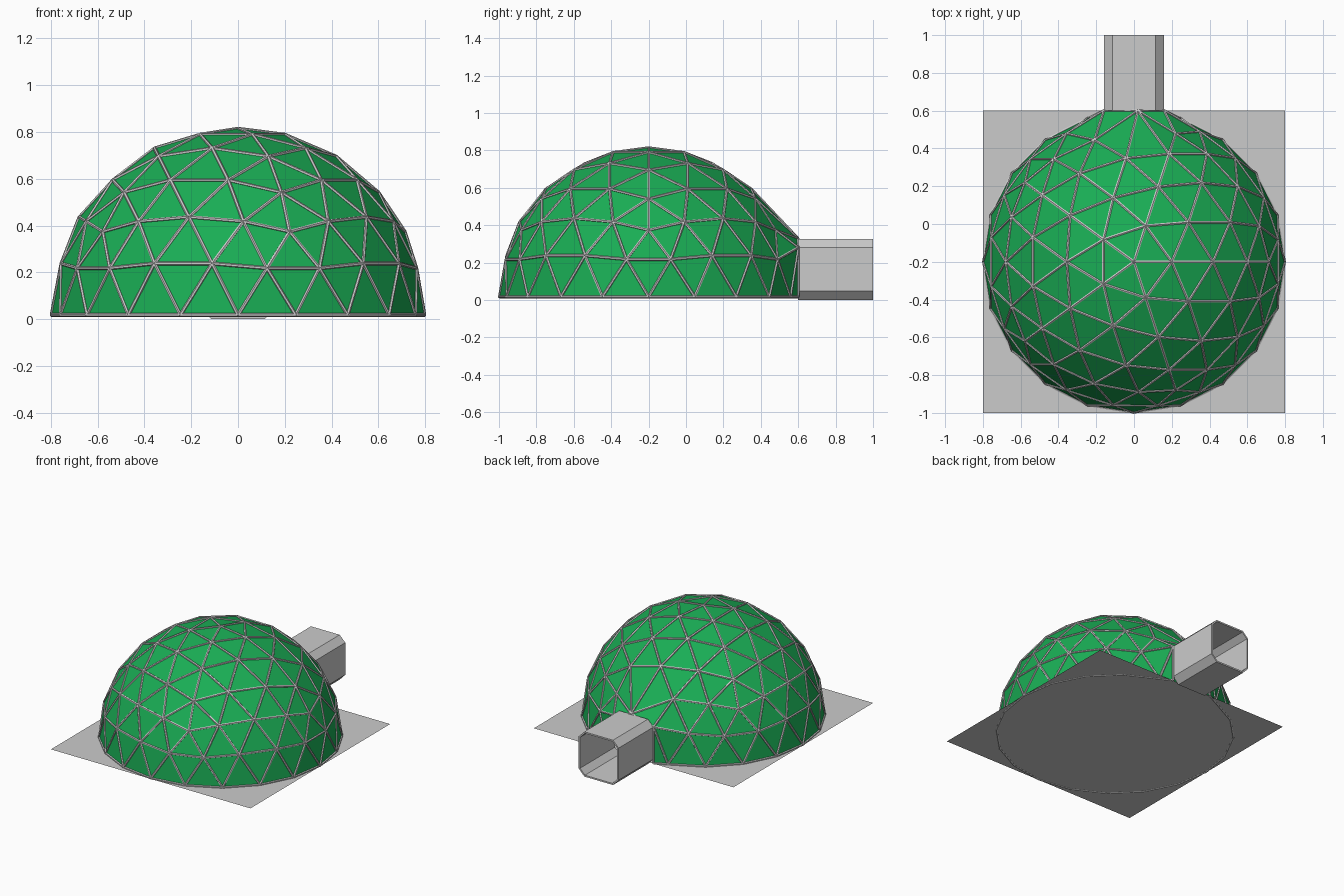
import bpy, bmesh, math
from mathutils import Vector

if "Cube" in bpy.data.objects:
    bpy.data.objects.remove(bpy.data.objects["Cube"])

R, BASE, CENTRE = 0.797, 0.017, Vector((0, -0.2, 0.017))
FREQ = 4


def finish(name, bm, colour=None):
    me = bpy.data.meshes.new(name)
    bm.to_mesh(me)
    ob = bpy.data.objects.new(name, me)
    bpy.context.collection.objects.link(ob)
    if colour:
        mat = bpy.data.materials.new(name)
        mat.diffuse_color = colour
        mat.use_nodes = True
        mat.node_tree.nodes["Principled BSDF"].inputs["Base Color"].default_value = mat.diffuse_color
        me.materials.append(mat)
    return ob


# Icosahedron corners, point up
def ring(z, offset):
    r = math.sqrt(1 - z * z)
    return [Vector((r * math.cos(math.radians(72 * k + offset)),
                    r * math.sin(math.radians(72 * k + offset)), z)) for k in range(5)]


h = 1 / math.sqrt(5)
top, upper, lower = Vector((0, 0, 1)), ring(h, 0), ring(-h, 36)
tris = []
for k in range(5):
    n = (k + 1) % 5
    tris += [(top, upper[k], upper[n]), (upper[k], lower[k], upper[n]),
             (upper[n], lower[k], lower[n])]

# Geodesic panels: split each triangle, push onto the sphere, keep the top half
dome = bmesh.new()
for a, b, c in tris:
    def point(i, j):
        p = (a * (FREQ - i - j) + b * i + c * j).normalized()
        return dome.verts.new(p * R)
    for i in range(FREQ):
        for j in range(FREQ - i):
            dome.faces.new([point(i, j), point(i + 1, j), point(i, j + 1)])
            if i + j < FREQ - 1:
                dome.faces.new([point(i + 1, j), point(i + 1, j + 1), point(i, j + 1)])
bmesh.ops.remove_doubles(dome, verts=dome.verts, dist=0.001)
low = [f for f in dome.faces if f.calc_center_median().z < 0]
bmesh.ops.delete(dome, geom=low, context='FACES')
bmesh.ops.translate(dome, verts=dome.verts, vec=CENTRE)


def nearest(p):
    return min(dome.verts, key=lambda v: (v.co - Vector(p)).length)


# Doorway: pull the vertices around the opening out to the tunnel mouth
crown = nearest((0.025, 0.47, 0.43))
left = nearest((-0.11, 0.56, 0.235))
right = nearest((0.12, 0.56, 0.235))
foot = nearest((0, 0.6, BASE))
feet = [nearest((s * 0.247, 0.56, BASE)) for s in (-1, 1)]
crown.co = (0.02, 0.6, 0.328)
left.co = (-0.16, 0.6, 0.28)
right.co = (0.16, 0.6, 0.28)
door = [f for f in dome.faces if foot in f.verts or
        all(v in (crown, left, right) for v in f.verts)]
bmesh.ops.delete(dome, geom=door, context='FACES')
for side, end, s in ((left, feet[0], -1), (right, feet[1], 1)):
    jamb = dome.verts.new((s * 0.16, 0.6, BASE))
    dome.faces.new([side, end, jamb])
bmesh.ops.recalc_face_normals(dome, faces=dome.faces)
if sum(f.normal.dot(f.calc_center_median() - CENTRE) for f in dome.faces) < 0:
    bmesh.ops.reverse_faces(dome, faces=dome.faces)

# Struts: a thin hexagonal bar along every panel edge
struts = bmesh.new()
for e in dome.edges:
    p, q = e.verts[0].co, e.verts[1].co
    d = q - p
    m = d.to_track_quat('Z', 'Y').to_matrix().to_4x4()
    m.translation = (p + q) / 2
    bmesh.ops.create_cone(struts, cap_ends=True, segments=6, radius1=0.008,
                          radius2=0.008, depth=d.length, matrix=m)
finish("dome_struts", struts)
finish("dome_panels", dome, (0.01, 0.42, 0.09, 1))

# Floor sheet under the dome
floor = bmesh.new()
floor.faces.new([floor.verts.new(c) for c in
                 ((-0.8, -1, 0.014), (0.8, -1, 0.014), (0.8, 0.6, 0.014), (-0.8, 0.6, 0.014))])
finish("floor", floor)

# Entrance tunnel: chamfered square tube, open at both ends
profile = [(-0.115, 0), (0.115, 0), (0.16, 0.047), (0.16, 0.28),
           (0.115, 0.325), (-0.115, 0.325), (-0.16, 0.28), (-0.16, 0.047)]
tunnel = bmesh.new()
near = [tunnel.verts.new((x, 0.6, z)) for x, z in profile]
far = [tunnel.verts.new((x, 1.0, z)) for x, z in profile]
for i in range(8):
    j = (i + 1) % 8
    tunnel.faces.new([near[j], near[i], far[i], far[j]])
bmesh.ops.recalc_face_normals(tunnel, faces=tunnel.faces)
if sum(f.normal.dot(f.calc_center_median() - Vector((0, 0.8, 0.16))) for f in tunnel.faces) < 0:
    bmesh.ops.reverse_faces(tunnel, faces=tunnel.faces)
ob = finish("entrance_tunnel", tunnel)
wall = ob.modifiers.new("wall", 'SOLIDIFY')
wall.thickness = 0.012
wall.offset = -1
